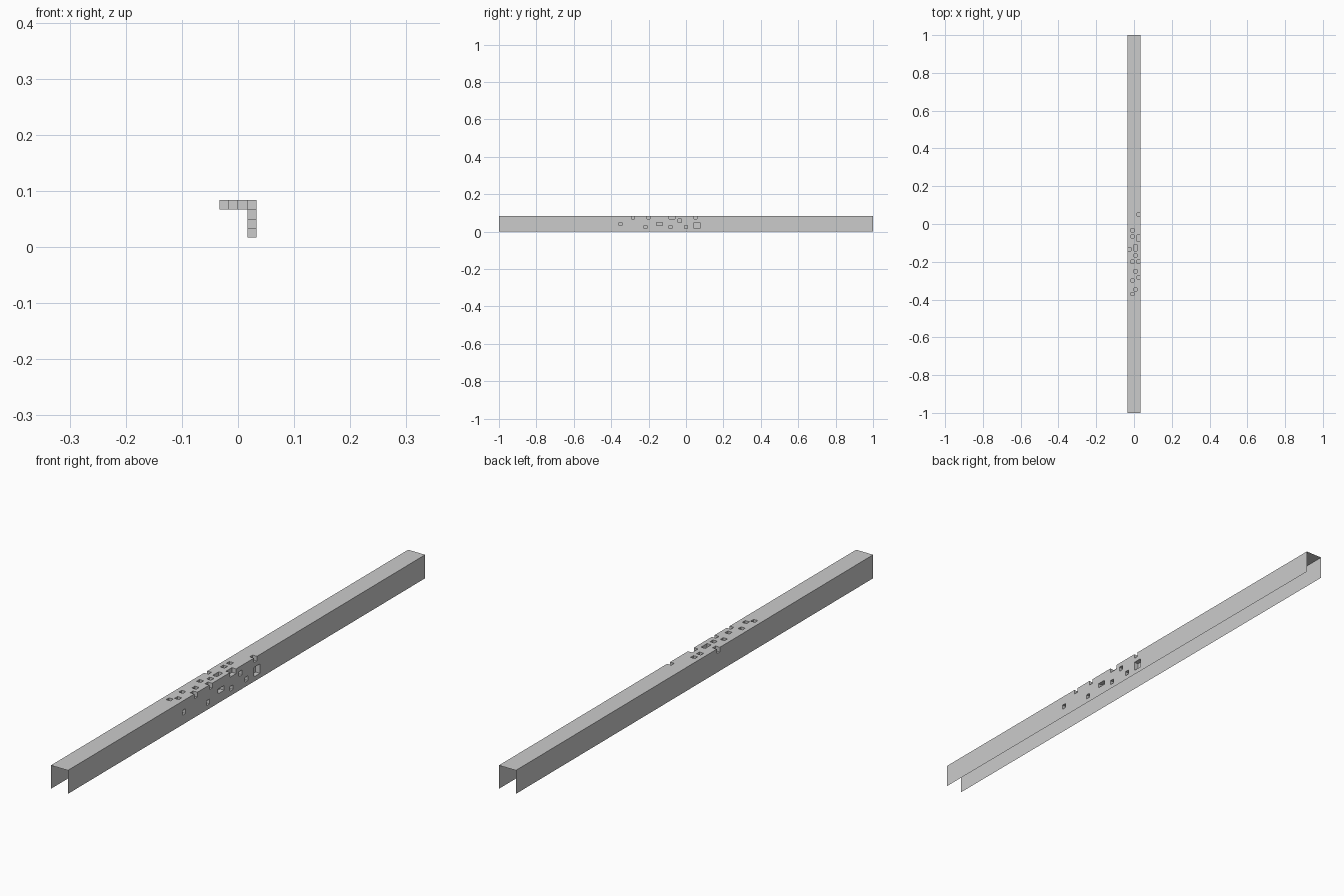
import bpy, bmesh
from mathutils import Matrix, Vector

if "Cube" in bpy.data.objects:
    bpy.data.objects.remove(bpy.data.objects["Cube"])

C = 1 / 60            # size of one missing block
W, H = 2 * C, 5 * C   # half width and height of the channel


def add_box(bm, lo, hi):
    lo, hi = Vector(lo), Vector(hi)
    m = Matrix.Translation((lo + hi) / 2) @ Matrix.Diagonal((*(hi - lo), 1))
    bmesh.ops.create_cube(bm, size=1, matrix=m)


def make_object(name, bm):
    mesh = bpy.data.meshes.new(name)
    bm.to_mesh(mesh)
    bm.free()
    obj = bpy.data.objects.new(name, mesh)
    bpy.context.collection.objects.link(obj)
    return obj


# Pockets in block units: (x column, z row, y centre of first block, length, height)
pockets = [(1, 4, y, 1, 1) for y in (-22.2, -18, -12, -4, -2)]
pockets += [(2, 4, y, 1, 1) for y in (-20.8, -15, -10)] + [(2, 4, -8, 2, 1)]
pockets += [(0, 4, -8, 1, 1)]
pockets += [(3, 4, y, 1, 1) for y in (-17, -12, 3)] + [(3, 4, -5, 2, 1)]
pockets += [(3, 1, y, 1, 1) for y in (-13, -5, 0)] + [(3, 1, 3, 2, 2)]
pockets += [(3, 2, -21, 1, 1), (3, 2, -9, 2, 1), (3, 3, -2, 1, 1)]

# Solid beam and the pocket cutters
bm = bmesh.new()
add_box(bm, (-W, -1, 0), (W, 1, H))
channel = make_object("channel_beam", bm)

bm = bmesh.new()
for col, row, y, length, height in pockets:
    x0, x1 = -W + col * C, -W + (col + 1) * C
    z0, z1 = row * C, (row + height) * C
    y0 = (y - 0.5) * C
    add_box(bm,
            (x0 - (C if col == 0 else 0), y0, z0),
            (x1 + (C if col == 3 else 0), y0 + length * C,
             z1 + (C if row + height == 5 else 0)))
cutter = make_object("pocket_cutter", bm)
cutter.hide_render = True

mod = channel.modifiers.new("pockets", 'BOOLEAN')
mod.operation = 'DIFFERENCE'
mod.solver = 'EXACT'
mod.object = cutter
bpy.context.view_layer.objects.active = channel
bpy.ops.object.modifier_apply(modifier=mod.name)
bpy.data.objects.remove(cutter, do_unlink=True)

# Open the underside and both ends, leaving a thin channel
bm = bmesh.new()
bm.from_mesh(channel.data)
opened = [f for f in bm.faces
          if all(v.co.z < 1e-4 for v in f.verts)
          or all(abs(v.co.y) > 0.999 for v in f.verts) and abs(f.normal.y) > 0.9]
bmesh.ops.delete(bm, geom=opened, context='FACES')
bm.to_mesh(channel.data)
bm.free()
